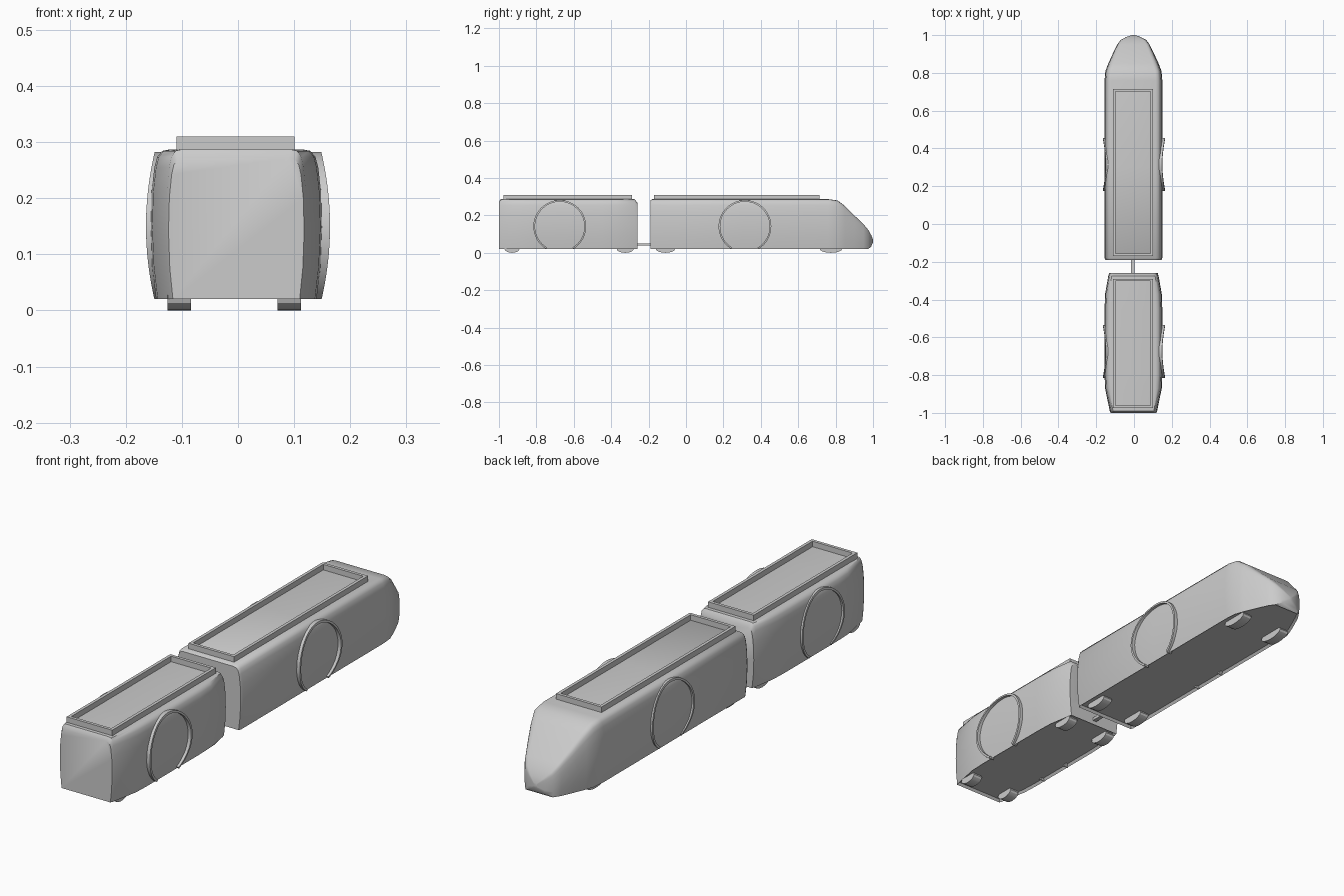
import bpy, bmesh, math

if "Cube" in bpy.data.objects:
    bpy.data.objects.remove(bpy.data.objects["Cube"])

grey = bpy.data.materials.new("plain grey")
grey.use_nodes = True
grey.diffuse_color = (0.6, 0.6, 0.6, 1)
grey.node_tree.nodes["Principled BSDF"].inputs["Base Color"].default_value = (0.6, 0.6, 0.6, 1)

FLOOR, ROOF, SHIFT = 0.02, 0.287, -0.003


def finish(name, bm, smooth=None):
    bmesh.ops.recalc_face_normals(bm, faces=bm.faces)
    mesh = bpy.data.meshes.new(name)
    bm.to_mesh(mesh)
    bm.free()
    mesh.materials.append(grey)
    ob = bpy.data.objects.new(name, mesh)
    bpy.context.collection.objects.link(ob)
    if smooth:
        bpy.ops.object.select_all(action='DESELECT')
        ob.select_set(True)
        bpy.context.view_layer.objects.active = ob
        bpy.ops.object.shade_smooth_by_angle(angle=math.radians(smooth))
    return ob


def loft(bm, rings, cyclic=False):
    rows = [[bm.verts.new(p) for p in ring] for ring in rings]
    pairs = list(zip(rows, rows[1:])) + ([(rows[-1], rows[0])] if cyclic else [])
    for a, b in pairs:
        for i in range(len(a)):
            j = (i + 1) % len(a)
            bm.faces.new((a[i], a[j], b[j], b[i]))
    if not cyclic:
        bm.faces.new(rows[0])
        bm.faces.new(rows[-1])


# Half cross-section: half-width and relative height
SECTION = [(0.143, 0), (0.15, 0.22), (0.153, 0.48), (0.151, 0.72),
           (0.146, 0.88), (0.141, 0.95), (0.132, 0.99), (0.118, 1)]


def body(name, stations):
    bm = bmesh.new()
    rings = []
    for y, w, low, top in stations:
        half = [(x * w, low + (top - low) * t) for x, t in SECTION]
        outline = half + [(-x, z) for x, z in reversed(half)]
        rings.append([(x + SHIFT, y, z) for x, z in outline])
    loft(bm, rings)
    bmesh.ops.recalc_face_normals(bm, faces=bm.faces)
    # Shallow recess in the underside
    under = [f for f in bm.faces if f.normal.z < -0.99]
    bmesh.ops.inset_region(bm, faces=under, thickness=0.008, use_even_offset=True)
    for v in {v for f in under for v in f.verts}:
        v.co.z += 0.01
    finish(name, bm, 40)


def box(name, x0, x1, y0, y1, z0, z1):
    bm = bmesh.new()
    loft(bm, [[(x0, y, z0), (x1, y, z0), (x1, y, z1), (x0, y, z1)] for y in (y0, y1)])
    finish(name, bm)


def roof_rim(name, y0, y1, wall=0.013):
    bm = bmesh.new()
    rings = []
    for d, z in ((0, 0.283), (0, 0.31), (wall, 0.31), (wall, 0.283)):
        a, b, c, e = -0.11 + d, 0.101 - d, y0 + d, y1 - d
        rings.append([(a, c, z), (b, c, z), (b, e, z), (a, e, z)])
    loft(bm, rings, cyclic=True)
    finish(name, bm)


def side_arch(name, yc, side, zc=0.141, r=0.141):
    # Open hoop following the bulge of the side wall
    bm = bmesh.new()
    start, steps, rings = math.radians(-59), 40, []
    for i in range(steps + 1):
        a = start + (math.pi - 2 * start) * i / steps
        ring = []
        for rad, depth in ((r, 0), (r - 0.009, 0), (r - 0.009, 0.022), (r, 0.022)):
            z = zc + rad * math.sin(a)
            x = 0.164 - 0.015 * ((z - 0.15) / 0.13) ** 2 - depth
            ring.append((side * x, yc + rad * math.cos(a), z))
        rings.append(ring)
    loft(bm, rings)
    finish(name, bm, 30)


def wheel(name, x, y, half_len):
    bm = bmesh.new()
    rings = []
    for dx in (-0.021, 0.021):
        rings.append([(x + dx, y + half_len * math.cos(t * math.pi / 8),
                       0.021 + 0.021 * math.sin(t * math.pi / 8)) for t in range(16)])
    loft(bm, rings)
    finish(name, bm, 30)


# Front car with sloping nose
body("nose_car_body", [
    (-0.19, 0.97, FLOOR, 0.28), (-0.18, 1, FLOOR, ROOF), (0.3, 1, FLOOR, ROOF),
    (0.76, 1, FLOOR, ROOF), (0.81, 0.97, FLOOR, 0.28), (0.85, 0.87, FLOOR, 0.25),
    (0.9, 0.72, FLOOR, 0.2), (0.95, 0.56, FLOOR, 0.152), (0.975, 0.44, FLOOR, 0.122),
    (0.99, 0.25, 0.034, 0.095), (1.0, 0.05, 0.055, 0.07)])

# Rear car with tapered ends
body("rear_car_body", [
    (-1.0, 0.79, FLOOR, 0.272), (-0.99, 0.82, FLOOR, ROOF), (-0.87, 0.98, FLOOR, ROOF),
    (-0.8, 1, FLOOR, ROOF), (-0.45, 1, FLOOR, ROOF), (-0.37, 0.98, FLOOR, ROOF),
    (-0.275, 0.87, FLOOR, ROOF), (-0.26, 0.84, FLOOR, 0.268)])

roof_rim("nose_car_roof_rim", -0.17, 0.715)
roof_rim("rear_car_roof_rim", -0.975, -0.29)
box("coupler", -0.015, 0.003, -0.268, -0.185, 0.038, 0.05)

for label, yc in (("nose_car", 0.315), ("rear_car", -0.675)):
    for side, word in ((1, "left"), (-1, "right")):
        side_arch(f"{label}_{word}_arch", yc, side)

for label, y, half_len in (("nose_car_front", 0.775, 0.06), ("nose_car_rear", -0.11, 0.052),
                           ("rear_car_front", -0.325, 0.046), ("rear_car_rear", -0.93, 0.04)):
    for x, word in ((0.091, "left"), (-0.105, "right")):
        wheel(f"{label}_{word}_wheel", x, y, half_len)
